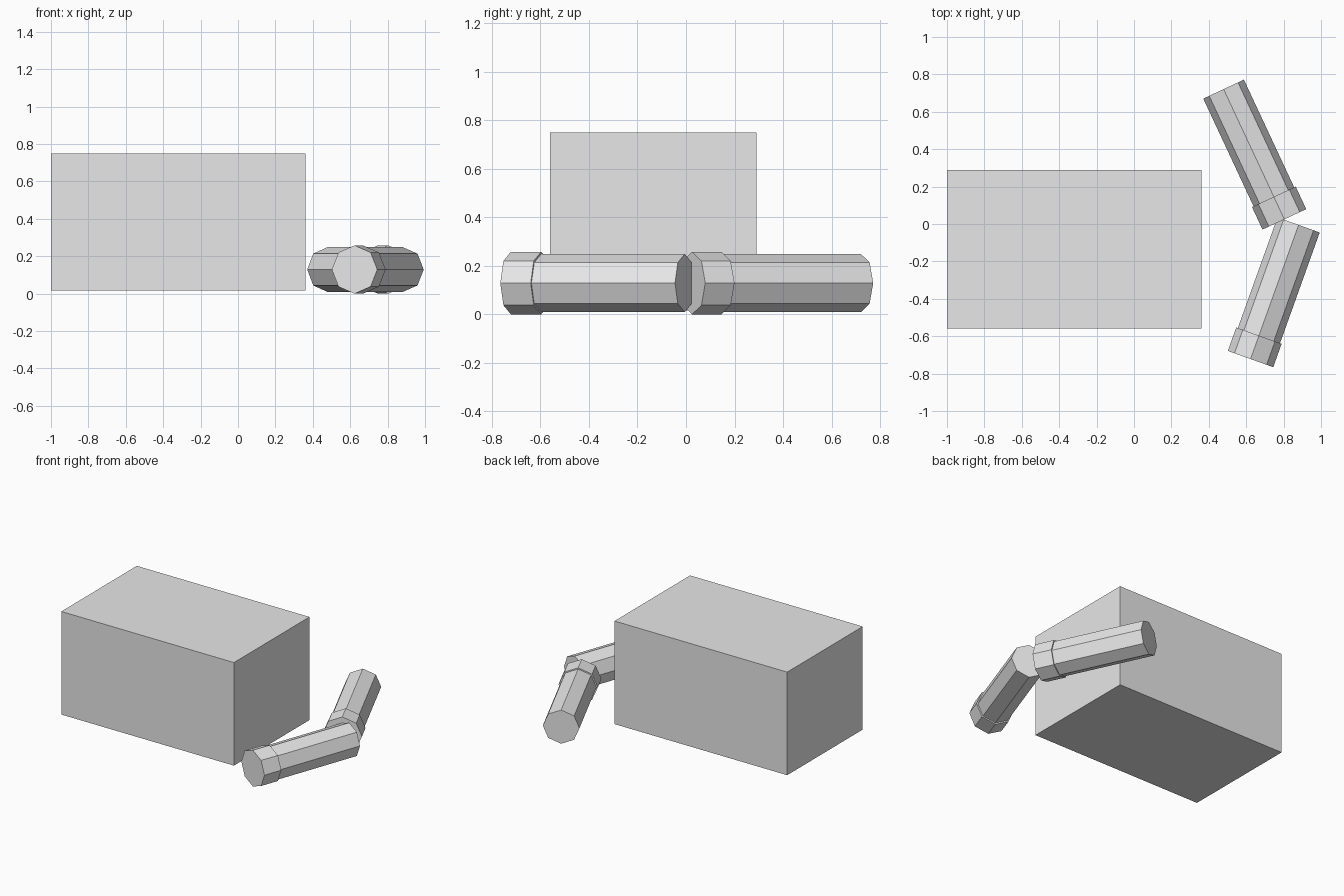
import bpy
from mathutils import Vector

default = bpy.data.objects.get("Cube")
if default:
    bpy.data.objects.remove(default, do_unlink=True)

# Single plain grey for everything
grey = bpy.data.materials.new("light grey")
grey.use_nodes = True
grey.diffuse_color = (0.8, 0.8, 0.8, 1)
grey.node_tree.nodes["Principled BSDF"].inputs["Base Color"].default_value = (0.8, 0.8, 0.8, 1)


def finish(name):
    obj = bpy.context.object
    obj.name = name
    obj.data.materials.append(grey)
    return obj


def box(name, low, high):
    low, high = Vector(low), Vector(high)
    bpy.ops.mesh.primitive_cube_add(size=1, location=(low + high) / 2)
    finish(name).dimensions = high - low


def rod(name, start, end, radius):
    """Octagonal rod lying flat, with one ridge uppermost."""
    start, end = Vector(start), Vector(end)
    axis = end - start
    bpy.ops.mesh.primitive_cylinder_add(
        vertices=8, radius=radius, depth=axis.length, location=(start + end) / 2,
        rotation=axis.to_track_quat('Z', 'Y').to_euler())
    finish(name)


def torch(name, start, end):
    """Long handle with a slightly wider head at its start."""
    start, end = Vector(start), Vector(end)
    step = (end - start).normalized()
    rod(name + "_head", start, start + step * 0.133, 0.129)
    rod(name + "_handle", start + step * 0.01, end, 0.12)


# Large crate
box("crate", (-1, -0.56, 0.016), (0.36, 0.29, 0.75))

# Two torches lying beside it
torch("front_torch", (0.623, -0.722, 0.129), (0.88, -0.005, 0.129))
torch("back_torch", (0.804, 0.025, 0.129), (0.479, 0.721, 0.129))
